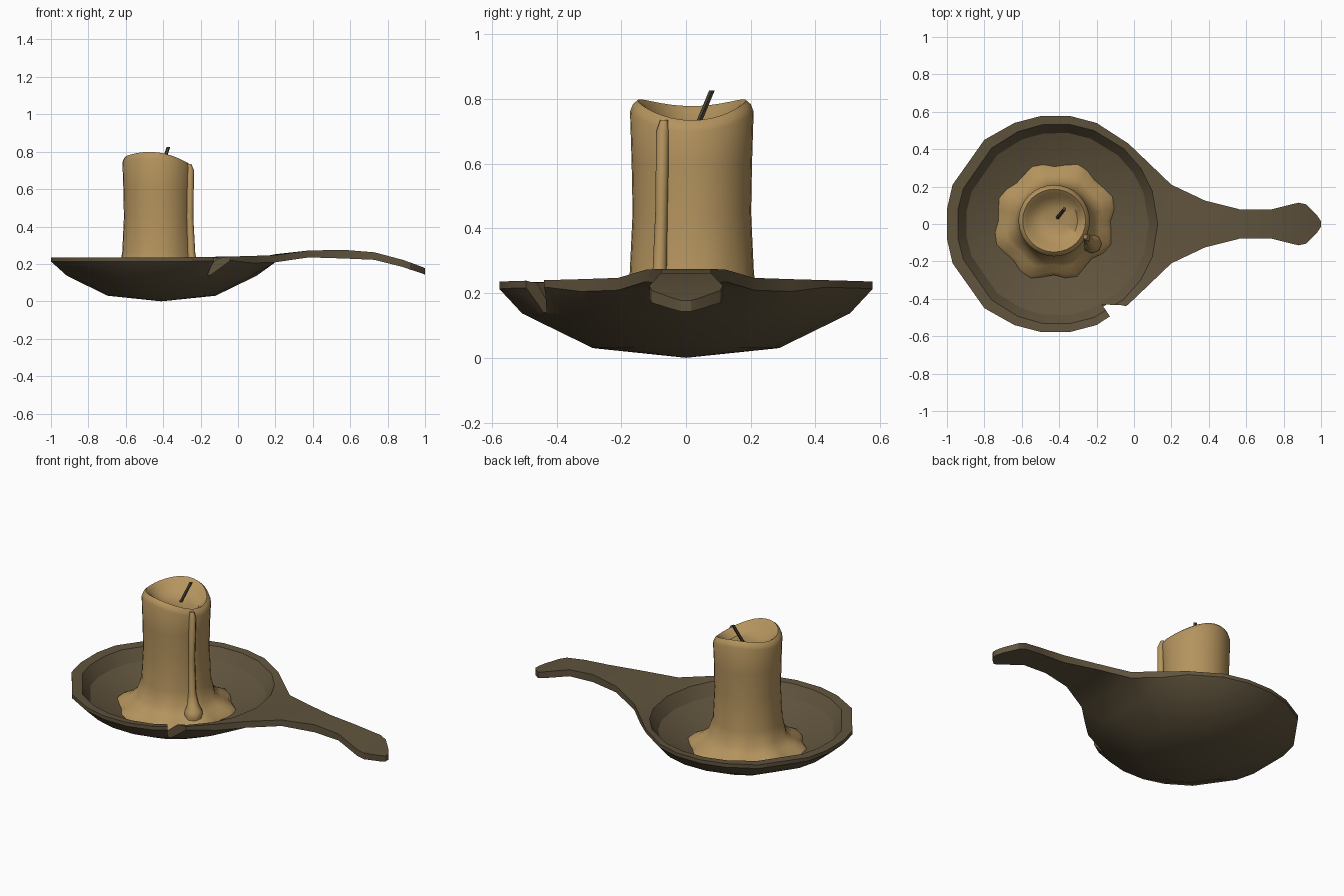
import bpy, bmesh, math
from mathutils import Vector

if "Cube" in bpy.data.objects:
    bpy.data.objects.remove(bpy.data.objects["Cube"])


def material(name, col):
    m = bpy.data.materials.new(name)
    m.diffuse_color = (*col, 1)
    m.use_nodes = True
    m.node_tree.nodes["Principled BSDF"].inputs["Base Color"].default_value = m.diffuse_color
    return m


bronze = material("dark bronze", (0.118, 0.088, 0.047))
wax = material("tallow wax", (0.46, 0.295, 0.112))
char = material("charred wick", (0.08, 0.062, 0.04))


def finish(bm, name, mat):
    bmesh.ops.recalc_face_normals(bm, faces=bm.faces)
    me = bpy.data.meshes.new(name)
    bm.to_mesh(me)
    bm.free()
    ob = bpy.data.objects.new(name, me)
    bpy.context.collection.objects.link(ob)
    me.materials.append(mat)
    return ob


def smooth(ob, deg):
    bpy.ops.object.select_all(action='DESELECT')
    ob.select_set(True)
    bpy.context.view_layer.objects.active = ob
    bpy.ops.object.shade_smooth_by_angle(angle=math.radians(deg))


def loft(bm, rings, caps=True):
    """Skin closed rings of coordinates, with a fan or cap at each end."""
    vs = [[bm.verts.new(p) for p in r] for r in rings]
    for a, b in zip(vs, vs[1:]):
        n = len(a)
        for i in range(n):
            j = (i + 1) % n
            bm.faces.new((a[i], a[j], b[j], b[i]))
    if caps:
        bm.faces.new(vs[0])
        bm.faces.new(vs[-1])
    return vs


# --- pan: bowl rings follow the outline, handle grows out of its right edge
CX = -0.41
half = [(0.2, 0.21, 0.247), (0.08, 0.325, 0.243), (-0.03, 0.43, 0.24),
        (-0.2, 0.54, 0.237), (-0.34, 0.577, 0.235), (-0.5, 0.577, 0.235),
        (-0.64, 0.54, 0.235), (-0.8, 0.45, 0.235), (-0.97, 0.21, 0.235),
        (-1.0, 0.08, 0.235)]
outline = [(0.2, 0, 0.252)] + half + [(x, -y, z) for x, y, z in reversed(half)]


def circle_like(r, z):
    ring = []
    for x, y, _ in outline:
        d = Vector((x - CX, y)).normalized() * r
        ring.append((CX + d.x, d.y, z))
    return ring


bm = bmesh.new()
rings = [circle_like(0.29, 0.03), circle_like(0.51, 0.137),
         [(x, y, z - (0.038 if x > 0 else 0.022)) for x, y, z in outline],
         outline, circle_like(0.537, 0.232), circle_like(0.49, 0.165),
         circle_like(0.27, 0.07)]
vs = loft(bm, rings, caps=False)
for ring, z in ((vs[0], 0.0), (vs[-1], 0.05)):
    c = bm.verts.new((CX, 0, z))
    for i in range(len(ring)):
        bm.faces.new((ring[i], ring[(i + 1) % len(ring)], c))
lo, hi = vs[2], vs[3]
for i, j in ((0, 1), (-1, 0)):  # open the rim where the handle joins
    f = bm.faces.get((lo[i], lo[j], hi[j], hi[i]))
    bm.faces.remove(f)
prev = [hi[1], hi[0], hi[-1], lo[-1], lo[0], lo[1]]
for x, w, zt, zb in ((0.38, 0.125, 0.272, 0.235), (0.57, 0.077, 0.275, 0.229),
                     (0.73, 0.077, 0.262, 0.222), (0.88, 0.114, 0.222, 0.184),
                     (0.92, 0.105, 0.208, 0.17), (0.98, 0.045, 0.186, 0.151),
                     (1.0, 0.015, 0.177, 0.143)):
    cur = [bm.verts.new(p) for p in ((x, w, zt), (x, 0, zt), (x, -w, zt),
                                     (x, -w, zb), (x, 0, zb), (x, w, zb))]
    for i in range(6):
        bm.faces.new((prev[i], prev[(i + 1) % 6], cur[(i + 1) % 6], cur[i]))
    prev = cur
bm.faces.new(prev)
pan = finish(bm, "pan_with_handle", bronze)

# --- chip broken out of the rim
bm = bmesh.new()
tri = [(-0.172, -0.43), (-0.085, -0.558), (0.02, -0.45), (-0.07, -0.434)]
loft(bm, [[(x, y, z) for x, y in tri] for z in (0.14, 0.4)])
cutter = finish(bm, "chip_cutter", bronze)
cutter.hide_render = True
mod = pan.modifiers.new("chip", 'BOOLEAN')
mod.operation = 'DIFFERENCE'
mod.solver = 'EXACT'
mod.object = cutter
smooth(pan, 30)
bpy.ops.object.modifier_apply(modifier="chip")
bpy.data.objects.remove(cutter)

# --- candle: pooled wavy base, straight shaft, slanted hollow top
N = 32
profile = [(0.29, 0.055, 1), (0.315, 0.085, 1), (0.295, 0.112, 1), (0.25, 0.135, 0.6),
           (0.212, 0.175, 0.25), (0.192, 0.26, 0), (0.183, 0.45, 0), (0.186, 0.6, 0)]
top = [(0.191, -0.035), (0.182, -0.012), (0.168, 0.0), (0.148, -0.014),
       (0.125, -0.04)]


def candle_ring(r, zf, lobe=0.0):
    out = []
    for i in range(N):
        a = 2 * math.pi * i / N
        rr = r + lobe * (0.02 * math.cos(8 * (a - math.radians(65)))
                         + 0.012 * math.sin(2 * a + 0.5))
        out.append((-0.427 + rr * math.cos(a), 0.018 + rr * math.sin(a), zf(a)))
    return out


def slant(a):
    return 0.776 - 0.022 * math.cos(a) - 0.02 * math.cos(2 * a)


bm = bmesh.new()
rings = [candle_ring(r, lambda a, z=z: z, k) for r, z, k in profile]
rings += [candle_ring(r, lambda a, d=d: slant(a) + d) for r, d in top]
rings.append(candle_ring(0.07, lambda a: 0.718))
loft(bm, rings)
smooth(finish(bm, "candle", wax), 50)

# --- wax drip running down the shaft into a blob
bm = bmesh.new()
path = [(-0.262, -0.068, 0.735, 0.012), (-0.255, -0.072, 0.70, 0.02),
        (-0.258, -0.076, 0.45, 0.019), (-0.25, -0.082, 0.25, 0.022),
        (-0.238, -0.092, 0.19, 0.032), (-0.228, -0.102, 0.16, 0.048),
        (-0.225, -0.105, 0.135, 0.052), (-0.225, -0.105, 0.10, 0.045)]
loft(bm, [[(x + r * math.cos(k * math.pi / 4), y + r * math.sin(k * math.pi / 4), z)
           for k in range(8)] for x, y, z, r in path])
smooth(finish(bm, "wax_drip", wax), 50)

# --- leaning wick
bm = bmesh.new()
loft(bm, [[(x + 0.01 * math.cos(k * math.pi / 3), y + 0.01 * math.sin(k * math.pi / 3), z)
           for k in range(6)] for x, y, z in ((-0.412, 0.03, 0.705), (-0.372, 0.08, 0.826))])
smooth(finish(bm, "wick", char), 30)
